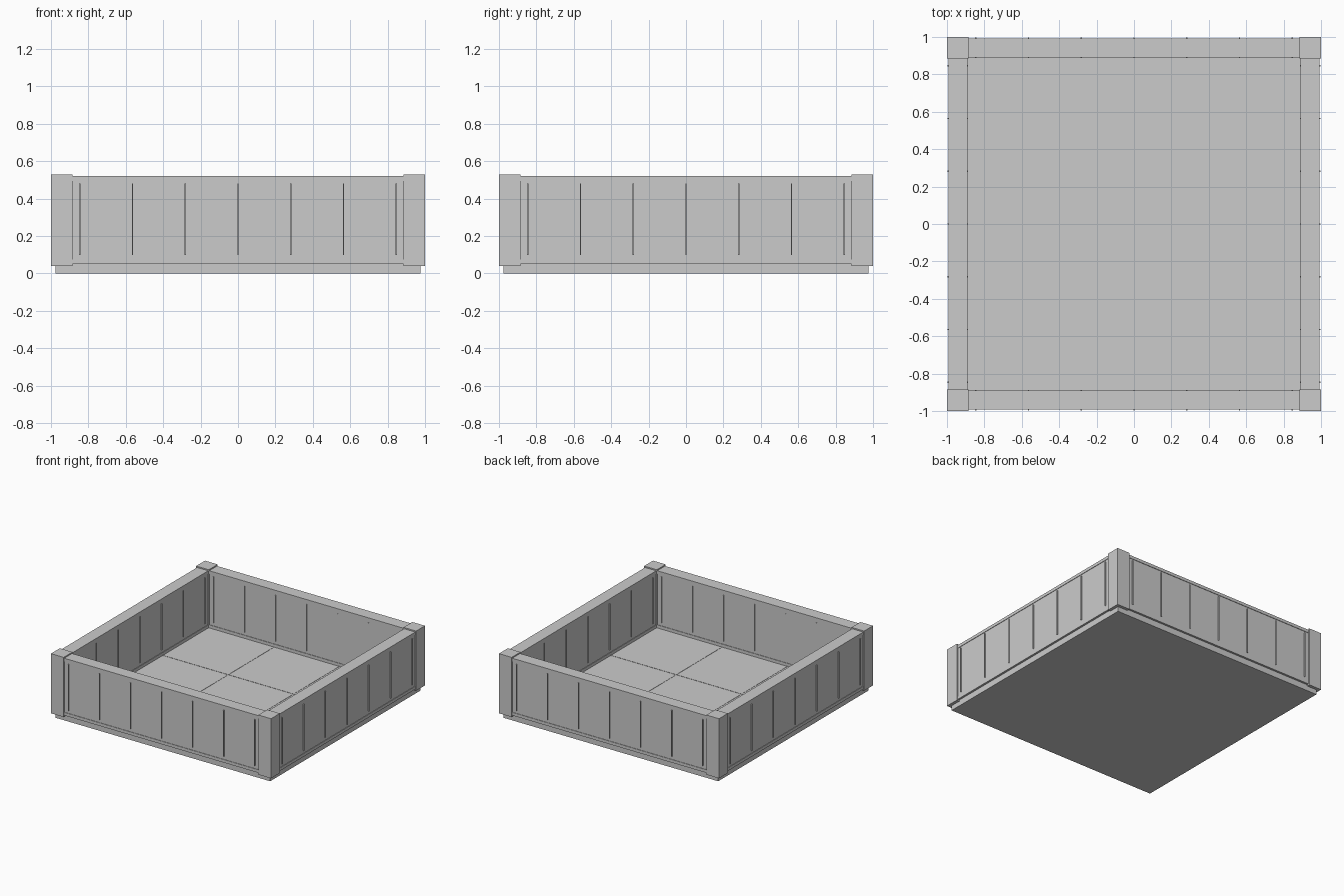
import bpy
import bmesh
from math import pi
from mathutils import Matrix

cube = bpy.data.objects.get("Cube")
if cube:
    bpy.data.objects.remove(cube, do_unlink=True)

grey = bpy.data.materials.new("plain grey")
grey.use_nodes = True
grey.diffuse_color = (0.6, 0.6, 0.6, 1)
grey.node_tree.nodes["Principled BSDF"].inputs["Base Color"].default_value = grey.diffuse_color


def make_part(name, boxes, turns=1):
    """Join boxes given as (low corner, high corner), repeated by quarter turns."""
    bm = bmesh.new()
    for turn in range(turns):
        spin = Matrix.Rotation(turn * pi / 2, 4, 'Z')
        for low, high in boxes:
            size = [h - l for l, h in zip(low, high)]
            mid = [(h + l) / 2 for l, h in zip(low, high)]
            place = spin @ Matrix.Translation(mid) @ Matrix.Diagonal((*size, 1))
            bmesh.ops.create_cube(bm, size=1, matrix=place)
    mesh = bpy.data.meshes.new(name)
    bm.to_mesh(mesh)
    bm.free()
    mesh.materials.append(grey)
    obj = bpy.data.objects.new(name, mesh)
    bpy.context.collection.objects.link(obj)
    return obj


END = 0.885      # where walls meet the corner posts
INNER = -0.89
OUTER = -0.992

# Base slab and its thin floor seams
make_part("base", [((-0.975, -0.975, 0), (0.975, 0.975, 0.05))])
make_part("floor_seams", [((INNER, y - 0.003, 0.049), (-INNER, y + 0.003, 0.052))
                          for y in (-0.297,)], turns=4)

# Walls: slightly recessed panels between a top cap and a bottom rail
make_part("wall_panels", [((-END, OUTER + 0.004, 0.05), (END, INNER - 0.004, 0.51))], 4)
make_part("top_caps", [((-END, OUTER, 0.495), (END, INNER, 0.52))], 4)
make_part("bottom_rails", [((-END, OUTER, 0.05), (END, INNER, 0.075))], 4)

# Narrow upright battens on both wall faces
battens = []
for i in range(-3, 4):
    x = i * 0.282
    battens.append(((x - 0.003, OUTER - 0.005, 0.10), (x + 0.003, INNER + 0.002, 0.48)))
make_part("wall_battens", battens, 4)

# Corner posts
make_part("corner_posts", [((END, -1, 0.04), (1, -END, 0.53))], 4)
